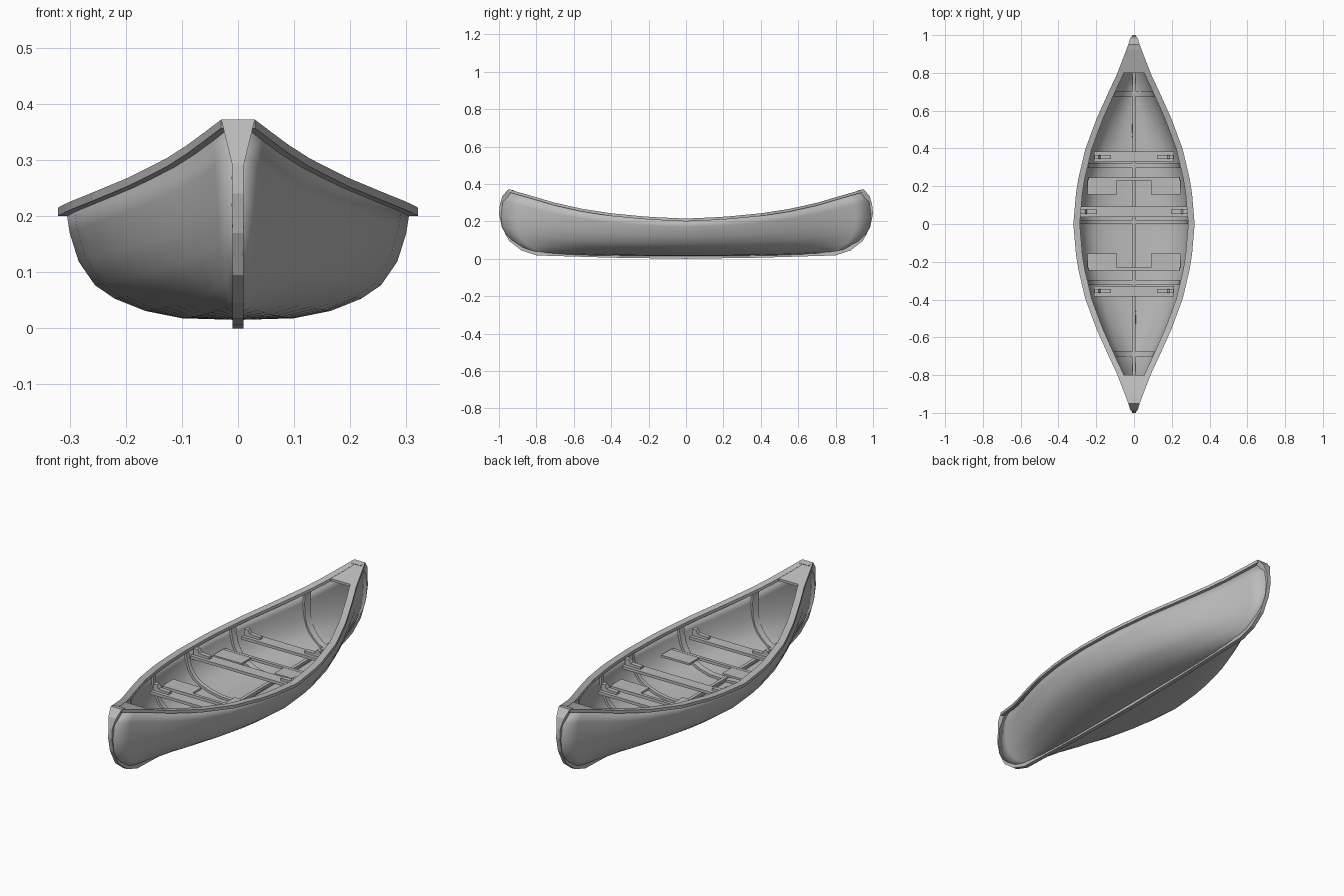
import bpy
import bmesh
from mathutils import Vector

cube = bpy.data.objects.get("Cube")
if cube:
    bpy.data.objects.remove(cube, do_unlink=True)

grey = bpy.data.materials.new("plain grey")
grey.use_nodes = True
grey.diffuse_color = (0.5, 0.5, 0.5, 1)
grey.node_tree.nodes["Principled BSDF"].inputs["Base Color"].default_value = (0.5, 0.5, 0.5, 1)

# Control points: (y, half beam), (y, sheer height), midship (x, z), stem (y, z)
BEAM = [(0, .305), (.2, .288), (.4, .241), (.56, .181), (.7, .118), (.8, .071), (.9, .033), (.95, .014)]
SHEER = [(0, .215), (.2, .224), (.4, .243), (.56, .268), (.7, .299), (.8, .329), (.95, .372)]
MID = [(0, .015), (.1, .018), (.165, .031), (.22, .053), (.255, .077), (.284, .119), (.3, .17), (.305, .203)]
STEM = [(.8, .03), (.88, .053), (.935, .095), (.965, .13), (.982, .17), (.99, .23), (.978, .31), (.95, .36)]
KEEL = [(.95, .372), (.982, .335), (.995, .29), (1, .24), (.985, .17), (.945, .095), (.88, .045),
        (.8, .018), (.4, .006), (0, 0)]
END = .95
STATIONS = [i / 12 for i in range(-12, 13)]


def lerp(a, b, t):
    return a + (b - a) * t


def table(points, v):
    v = abs(v)
    for (a, fa), (b, fb) in zip(points, points[1:]):
        if v <= b:
            return lerp(fa, fb, (v - a) / (b - a))
    return points[-1][1]


def loft(name, rings, closed=True, smooth=False):
    """Skin a row of equal point rings; closed rings get end caps."""
    bm = bmesh.new()
    rows = [[bm.verts.new(p) for p in ring] for ring in rings]
    n = len(rows[0])
    for a, b in zip(rows, rows[1:]):
        for i in range(n if closed else n - 1):
            j = (i + 1) % n
            bm.faces.new((a[i], a[j], b[j], b[i]))
    if closed:
        bm.faces.new(rows[0])
        bm.faces.new(rows[-1])
    bmesh.ops.recalc_face_normals(bm, faces=bm.faces)
    mesh = bpy.data.meshes.new(name)
    bm.to_mesh(mesh)
    bm.free()
    obj = bpy.data.objects.new(name, mesh)
    bpy.context.collection.objects.link(obj)
    mesh.materials.append(grey)
    if smooth:
        bpy.ops.object.select_all(action="DESELECT")
        obj.select_set(True)
        bpy.context.view_layer.objects.active = obj
        bpy.ops.object.shade_smooth_by_angle(angle=.7)
    return obj


def box(name, x0, x1, y0, y1, z0, z1):
    loft(name, [[(x, y0, z0), (x, y1, z0), (x, y1, z1), (x, y0, z1)] for x in (x0, x1)])


def hull_point(s, row):
    """Point of the hull skin at station s (-1 to 1) and row (0 keel, 7 sheer)."""
    t = abs(s)
    keel = .015 + .015 * t ** 4
    top = table(SHEER, t * END) - .012
    mid_z = (MID[row][1] - MID[0][1]) / (MID[-1][1] - MID[0][1])
    end_z = (STEM[row][1] - STEM[0][1]) / (STEM[-1][1] - STEM[0][1])
    x = table(BEAM, t * END) * lerp(MID[row][0] / MID[-1][0], (row / 7) ** .6, t * t)
    return Vector((x, s * STEM[row][0], lerp(keel, top, lerp(mid_z, end_z, t * t))))


# Hull shell
rings = []
for s in STATIONS:
    half = [hull_point(s, r) for r in range(8)]
    rings.append([Vector((-p.x, p.y, p.z)) for p in half[:0:-1]] + half)
hull = loft("hull", rings, closed=False, smooth=True)
shell = hull.modifiers.new("shell", "SOLIDIFY")
shell.thickness = .01
shell.offset = -1
# make the skin face outwards so the shell grows inwards
if sum(f.normal.z for f in hull.data.polygons) > 0:
    hull.data.flip_normals()

# Gunwales
for side, name in ((1, "left_gunwale"), (-1, "right_gunwale")):
    rings = []
    for s in STATIONS:
        y = s * END
        b, z = table(BEAM, y), table(SHEER, y)
        xi, xo = max(b - .018, 0) * side, (b + .016) * side
        rings.append([(xi, y, z - .015), (xo, y, z - .015), (xo, y, z), (xi, y, z)])
    loft(name, rings)

# Stem and keel band, flared at both tops
rings = []
for y, z in KEEL + [(-y, z) for y, z in KEEL[-2::-1]]:
    w = lerp(.01, .03, max(0, (z - .29) / .082))
    outer = Vector((0, y, z))
    inner = outer + (Vector((0, y * .6, .3)) - outer).normalized() * .03
    rings.append([(w, outer.y, outer.z), (-w, outer.y, outer.z),
                  (-w * .9, inner.y, inner.z), (w * .9, inner.y, inner.z)])
loft("stem_and_keel", rings)

# End decks
for side, name in ((1, "back_deck"), (-1, "front_deck")):
    rings = []
    for y in (.8, .88, .95):
        b, z = table(BEAM, y) + .005, table(SHEER, y) - .001
        rings.append([(-b, side * y, z - .012), (b, side * y, z - .012), (b, side * y, z), (-b, side * y, z)])
    loft(name, rings)

# Keelson along the floor
rings = []
for s in STATIONS:
    z = hull_point(s, 0).z + .004
    rings.append([(-.008, s * .8, z), (.008, s * .8, z), (.008, s * .8, z + .024), (-.008, s * .8, z + .024)])
loft("keelson", rings)


def rib_edge(y, side, row):
    """Bottom and top of a rib edge just inside the hull skin in the plane y."""
    p = hull_point(y / STEM[row][0], row)
    d = (Vector((p.x * .3, 0, .25)) - Vector((p.x, 0, p.z))).normalized()
    if row == 7:
        d = Vector((-1, 0, 0))
    return [Vector((side * (p.x + d.x * k), y, p.z + d.z * k)) for k in (.008, .022)]


# Ribs from gunwale to gunwale
for i, (y, w) in enumerate(((-.69, .014), (-.31, .014), (.01, .01), (.31, .014), (.69, .014))):
    rings = []
    for k in range(-7, 8):
        side = 1 if k >= 0 else -1
        low_a, top_a = rib_edge(y - w, side, abs(k))
        low_b, top_b = rib_edge(y + w, side, abs(k))
        rings.append([low_a, low_b, top_b, top_a])
    loft(f"rib_{i + 1}", rings, smooth=True)

# Side plates with a cross batten, one set for each half
for end, label in ((-1, "front"), (1, "back")):
    ys = sorted((end * .155, end * .232))
    for side, hand in ((1, "left"), (-1, "right")):
        xs = sorted((side * .09, side * .245))
        box(f"{label}_{hand}_plate", *xs, *ys, .135, .145)
    box(f"{label}_batten", -.24, .24, end * .237 - .008, end * .237 + .008, .132, .146)

# Cross planks with a knee at each end
for label, y, z, reach in (("front", -.355, .18, .212), ("middle", .065, .175, .285), ("back", .355, .18, .212)):
    box(f"{label}_plank", -reach, reach, y - .028, y + .028, z - .014, z)
    outline = [(.09, 0), (.09, .012), (.035, .014), (.025, .032), (.004, .032), (.004, 0)]
    for side, hand in ((1, "left"), (-1, "right")):
        loft(f"{label}_{hand}_knee",
             [[(side * (reach - u), y + v, z + h) for u, h in outline] for v in (-.011, .011)])
